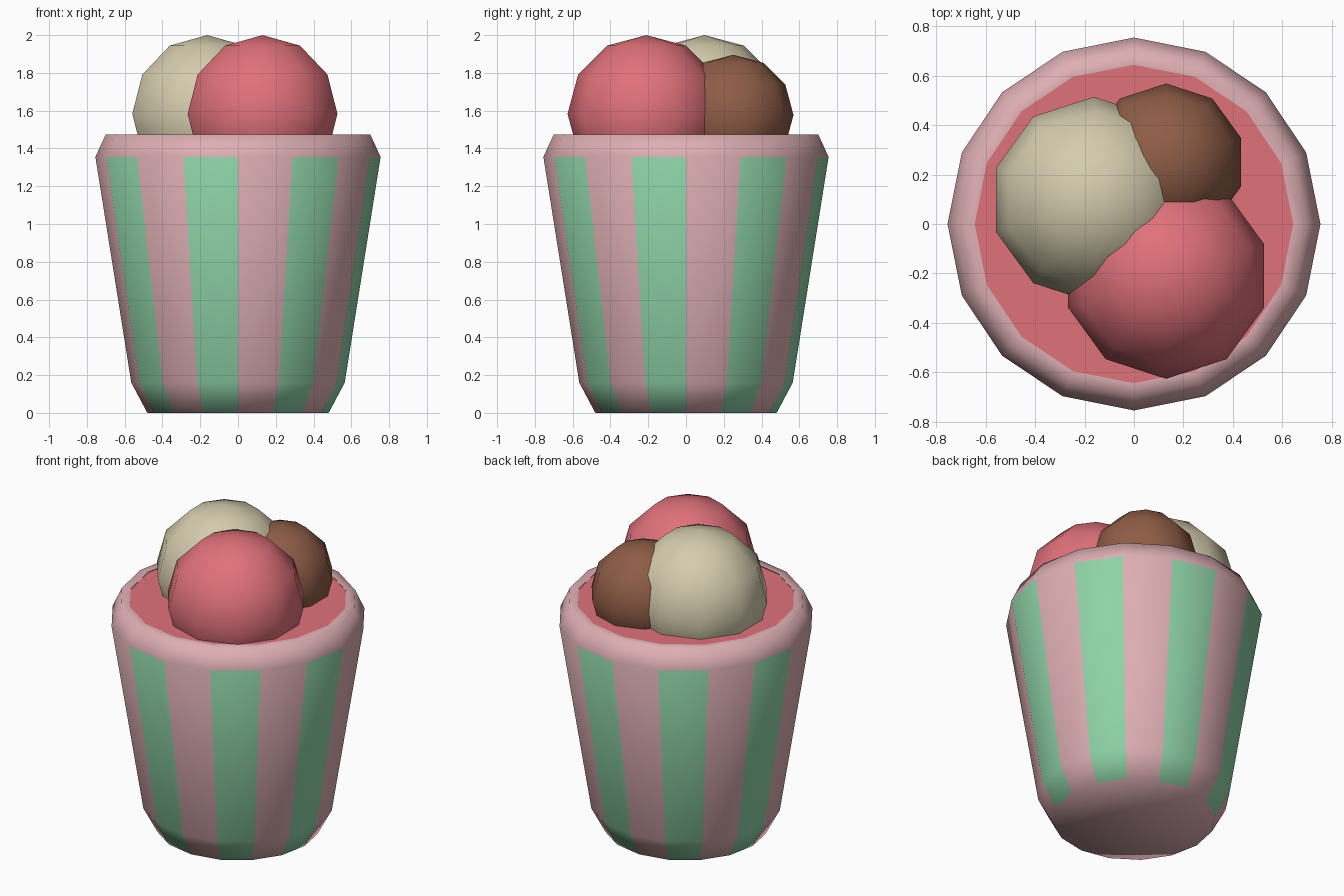
import bpy
import bmesh
import math

if "Cube" in bpy.data.objects:
    bpy.data.objects.remove(bpy.data.objects["Cube"])


def material(name, rgb):
    """Flat material from 0-255 screen colour, stored as linear."""
    lin = [(c / 255 / 12.92) if c / 255 <= 0.04045 else ((c / 255 + 0.055) / 1.055) ** 2.4 for c in rgb]
    m = bpy.data.materials.new(name)
    m.diffuse_color = (*lin, 1.0)
    m.use_nodes = True
    m.node_tree.nodes["Principled BSDF"].inputs["Base Color"].default_value = m.diffuse_color
    return m


PINK = material("pale pink", (222, 175, 180))
GREEN = material("mint green", (143, 211, 168))
RED = material("strawberry", (224, 113, 122))
CREAM = material("vanilla", (213, 204, 174))
BROWN = material("chocolate", (142, 92, 70))


def lathe(name, profile, sides, mats, start=0.0, loc=(0, 0, 0), rule=None):
    """Revolve (r, z) points around z, bottom to top; r = 0 makes a pole.
    rule(side, band) gives the material index."""
    bm = bmesh.new()
    rings = []
    for r, z in profile:
        if r < 1e-5:
            rings.append([bm.verts.new((0, 0, z))] * sides)
        else:
            angles = [start + 2 * math.pi * i / sides for i in range(sides)]
            rings.append([bm.verts.new((r * math.cos(a), r * math.sin(a), z)) for a in angles])
    for band in range(len(rings) - 1):
        lo, hi = rings[band], rings[band + 1]
        for i in range(sides):
            j = (i + 1) % sides
            loop = list(dict.fromkeys((lo[i], lo[j], hi[j], hi[i])))
            f = bm.faces.new(loop)
            f.smooth = True
            f.material_index = rule(i, band) if rule else 0
    me = bpy.data.meshes.new(name)
    bm.to_mesh(me)
    bm.free()
    for m in mats:
        me.materials.append(m)
    ob = bpy.data.objects.new(name, me)
    ob.location = loc
    bpy.context.collection.objects.link(ob)
    return ob


# striped cup: bottom, chamfer, wall, rim chamfer, rim top
cup_profile = [(0, 0), (0.48, 0), (0.565, 0.16), (0.755, 1.355), (0.70, 1.475), (0.645, 1.475)]
lathe("cup", cup_profile, 16, [PINK, GREEN],
      rule=lambda side, band: 1 if band in (1, 2) and side % 2 else 0)

# flat ice cream filling inside the rim
lathe("filling", [(0.645, 1.473), (0, 1.473)], 16, [RED])


# scoops: 10-sided, 6-ring balls
def scoop(name, radius, loc, mat):
    profile = [(radius * math.sin(math.pi * k / 6), -radius * math.cos(math.pi * k / 6)) for k in range(7)]
    lathe(name, profile, 10, [mat], start=math.pi / 2, loc=loc)


scoop("strawberry_scoop", 0.417, (0.13, -0.21, 1.583), RED)
scoop("vanilla_scoop", 0.417, (-0.163, 0.098, 1.583), CREAM)
scoop("chocolate_scoop", 0.319, (0.13, 0.25, 1.577), BROWN)
